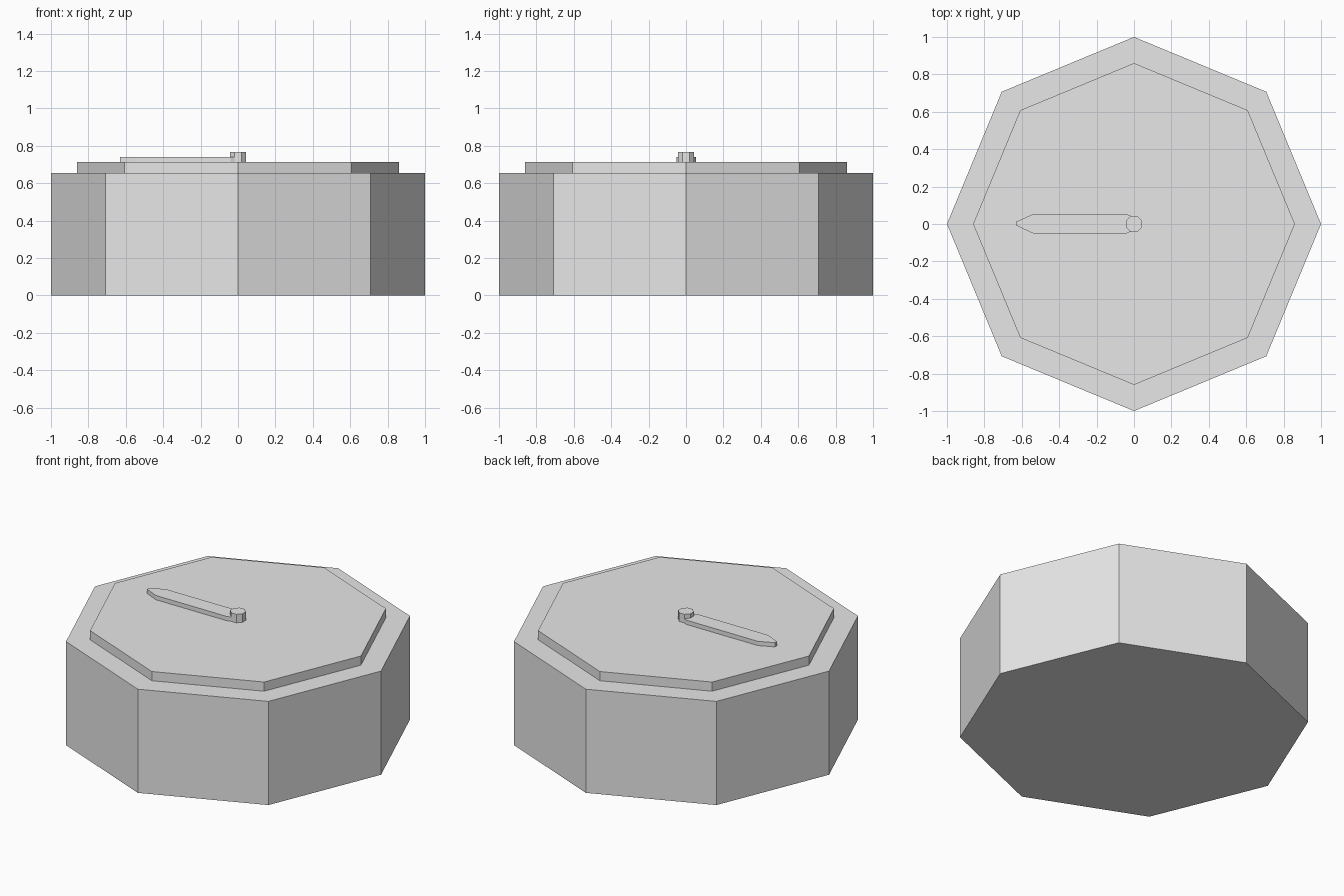
import bpy
import bmesh
import math

cube = bpy.data.objects.get("Cube")
if cube:
    bpy.data.objects.remove(cube, do_unlink=True)

grey = bpy.data.materials.new("light grey")
grey.use_nodes = True
grey.diffuse_color = (0.8, 0.8, 0.8, 1)
grey.node_tree.nodes["Principled BSDF"].inputs["Base Color"].default_value = (0.8, 0.8, 0.8, 1)


def octagon(radius, turn=0.0):
    """Corner points of a regular octagon."""
    return [(radius * math.cos(turn + i * math.pi / 4),
             radius * math.sin(turn + i * math.pi / 4)) for i in range(8)]


def prism(name, outline, z0, z1):
    """Flat-sided solid from a counter-clockwise outline."""
    bm = bmesh.new()
    base = bm.faces.new([bm.verts.new((x, y, z0)) for x, y in outline])
    top = bmesh.ops.extrude_face_region(bm, geom=[base])["geom"]
    bmesh.ops.translate(bm, vec=(0, 0, z1 - z0),
                        verts=[v for v in top if isinstance(v, bmesh.types.BMVert)])
    bmesh.ops.recalc_face_normals(bm, faces=bm.faces)
    mesh = bpy.data.meshes.new(name)
    bm.to_mesh(mesh)
    bm.free()
    mesh.materials.append(grey)
    obj = bpy.data.objects.new(name, mesh)
    bpy.context.collection.objects.link(obj)
    return obj


# Octagonal body and the raised plate on top
prism("body", octagon(1.0), 0.0, 0.655)
prism("top_plate", octagon(0.86), 0.655, 0.713)

# Pointer with a blunt tapered tip, reaching from the hub towards the right
pointer_outline = [(-0.63, -0.008), (-0.54, -0.05), (-0.04, -0.05), (-0.005, -0.035),
                   (-0.005, 0.038), (-0.04, 0.053), (-0.54, 0.053), (-0.63, 0.012)]
prism("pointer", pointer_outline, 0.713, 0.74)

# Hub pin in the centre
prism("hub_pin", octagon(0.046, math.pi / 8), 0.713, 0.767)
